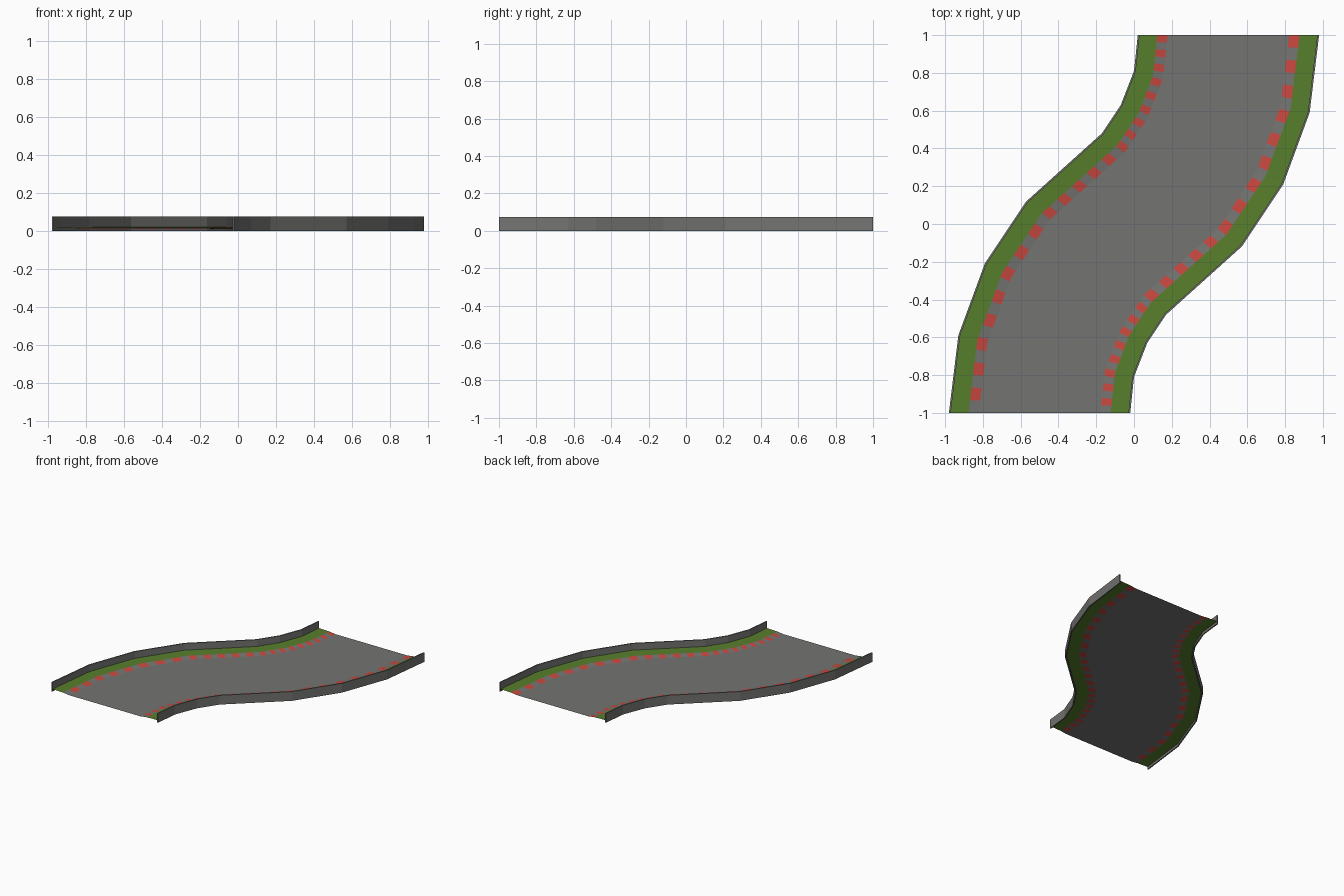
import bpy, bmesh
from mathutils import Vector

if "Cube" in bpy.data.objects:
    bpy.data.objects.remove(bpy.data.objects["Cube"])

def mat(name, c):
    m = bpy.data.materials.new(name)
    m.diffuse_color = (*c, 1)
    m.use_nodes = True
    m.node_tree.nodes["Principled BSDF"].inputs["Base Color"].default_value = m.diffuse_color
    return m

GREY = mat("asphalt grey", (0.175, 0.175, 0.17))
GREEN = mat("grass green", (0.095, 0.21, 0.025))
RED = mat("kerb red", (0.58, 0.065, 0.05))

# Left outline of the bend; the right outline is its half-turn copy
LEFT = [Vector(p) for p in [(-.98, -1), (-.93, -.59), (-.79, -.21), (-.57, .12),
                            (-.17, .48), (-.07, .63), (0, .81), (.02, 1)]]
RIGHT = [-p for p in reversed(LEFT)]
CENTRE = [(a + b) / 2 for a, b in zip(LEFT, RIGHT)]
DIST = [0.0]
for a, b in zip(CENTRE, CENTRE[1:]):
    DIST.append(DIST[-1] + (b - a).length)
TOTAL = DIST[-1]

def point(s, t, z):
    """Point at distance s along the track, fraction t across it."""
    i = 0
    while i < len(DIST) - 2 and s > DIST[i + 1]:
        i += 1
    f = (s - DIST[i]) / (DIST[i + 1] - DIST[i])
    p = LEFT[i].lerp(LEFT[i + 1], f).lerp(RIGHT[i].lerp(RIGHT[i + 1], f), t)
    return (p.x, p.y, z)

def sweep(name, profile, stations, mats, closed=False, rule=None):
    """Sweep a (t, z) profile along the track."""
    bm = bmesh.new()
    rows = [[bm.verts.new(point(s, t, z)) for t, z in profile] for s in stations]
    n = len(profile)
    for k, (a, b) in enumerate(zip(rows, rows[1:])):
        for j in range(n if closed else n - 1):
            q = (j + 1) % n
            f = bm.faces.new((a[j], a[q], b[q], b[j]))
            if rule:
                f.material_index = rule((stations[k] + stations[k + 1]) / 2)
    if closed:
        bm.faces.new(rows[0])
        bm.faces.new(rows[-1])
        bmesh.ops.recalc_face_normals(bm, faces=bm.faces)
    else:
        for f in bm.faces:
            f.normal_update()
            if f.normal.z < 0:
                f.normal_flip()
    me = bpy.data.meshes.new(name)
    bm.to_mesh(me)
    bm.free()
    for m in mats:
        me.materials.append(m)
    ob = bpy.data.objects.new(name, me)
    bpy.context.collection.objects.link(ob)
    return ob

# Road surface
sweep("road", [(.165, .01), (.835, .01)], DIST, [GREY])

# Kerb cells alternate grey and red, evenly spaced along the centre line
CELL = TOTAL / 44
cells = sorted([k * CELL for k in range(45)] + DIST[1:-1])
stripe = lambda s: int(s / CELL) % 2

for side, flip in (("left", False), ("right", True)):
    prof = lambda pts: [(1 - t, z) if flip else (t, z) for t, z in pts]
    sweep(side + "_kerb", prof([(.108, .017), (.165, .01)]), cells, [GREY, RED], rule=stripe)
    sweep(side + "_grass", prof([(.008, .02), (.108, .017)]), DIST, [GREEN])
    sweep(side + "_wall", prof([(0, 0), (.01, 0), (.01, .075), (0, .075)]), DIST, [GREY], closed=True)
